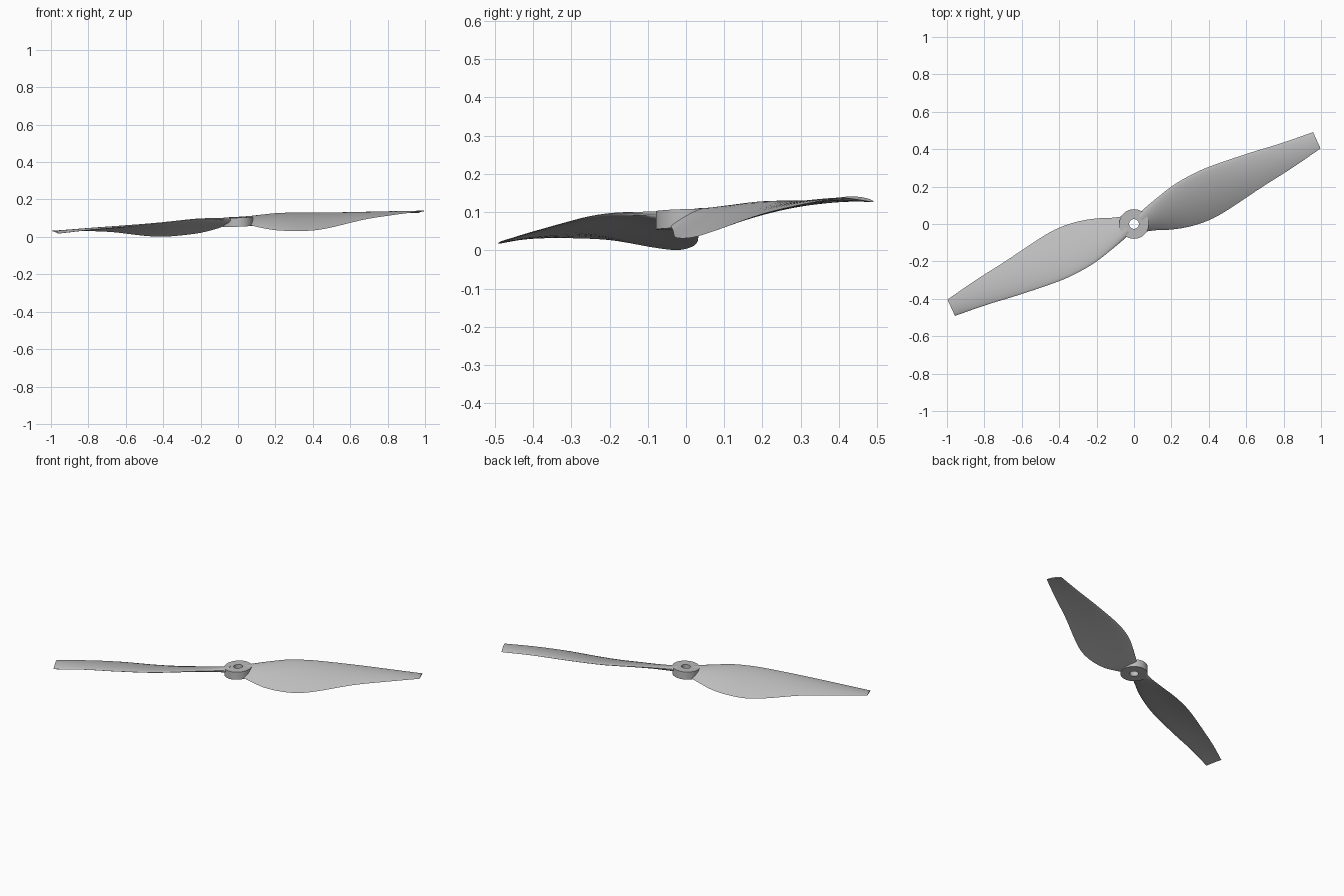
import bpy
import bmesh
from math import pi, radians, sqrt, cos, sin
from mathutils import Matrix, Vector

if "Cube" in bpy.data.objects:
    bpy.data.objects.remove(bpy.data.objects["Cube"])

# Single plain material
grey = bpy.data.materials.new("light_grey")
colour = (0.5, 0.5, 0.5, 1.0)
grey.use_nodes = True
grey.diffuse_color = colour
grey.node_tree.nodes["Principled BSDF"].inputs["Base Color"].default_value = colour

# Whole propeller leans slightly: height grows with x and y
LEAN = Matrix.Identity(4)
LEAN[2][0], LEAN[2][1] = 0.04, 0.033
BLADE_ANGLE = radians(24.5)

# Blade stations: radius, leading offset, leading z, trailing offset, trailing z, thickness
STATIONS = [
    (0.045, 0.040, 0.096, -0.064, 0.062, 0.034),
    (0.09, 0.054, 0.100, -0.078, 0.047, 0.030),
    (0.17, 0.076, 0.106, -0.110, 0.029, 0.024),
    (0.27, 0.100, 0.110, -0.137, 0.020, 0.020),
    (0.38, 0.112, 0.107, -0.148, 0.018, 0.018),
    (0.49, 0.112, 0.101, -0.139, 0.029, 0.016),
    (0.70, 0.092, 0.092, -0.105, 0.060, 0.012),
    (0.90, 0.066, 0.084, -0.077, 0.076, 0.009),
    (1.075, 0.050, 0.073, -0.046, 0.085, 0.006),
]


def smooth_stations(rows, steps):
    """Hermite interpolation over radius, for unevenly spaced stations."""
    rows = [Vector(r) for r in rows]
    last = len(rows) - 1

    def slope(i):
        a, b = rows[max(i - 1, 0)], rows[min(i + 1, last)]
        return (b - a) / (b[0] - a[0])

    result = []
    for i in range(last):
        a, b = rows[i], rows[i + 1]
        span = b[0] - a[0]
        for k in range(steps):
            t = k / steps
            ease = t * t * (3 - 2 * t)
            result.append(a.lerp(b, ease) + slope(i) * span * t * (1 - t) ** 2
                          - slope(i + 1) * span * t * t * (1 - t))
    return result + [rows[-1]]


def airfoil(row, count=14):
    """Closed cambered section at one radius."""
    radius, lead_v, lead_z, trail_v, trail_z, thick = row
    lead, trail = Vector((lead_v, lead_z)), Vector((trail_v, trail_z))
    chord = trail - lead
    normal = Vector((chord.y, -chord.x)).normalized()
    points = []
    for k in range(2 * count):
        angle = pi * k / count
        s = (1 - cos(angle)) / 2
        side = 1 if k <= count else -1
        half = thick * 1.3 * sqrt(s) * (1 - s) + 0.001 * abs(sin(angle))
        camber = 0.16 * chord.length * s * (1 - s)
        p = lead + chord * s + normal * (camber + side * half)
        points.append((radius, p.x, p.y))
    return points


def finish(bm, name, transform):
    bmesh.ops.recalc_face_normals(bm, faces=bm.faces)
    bm.transform(LEAN @ transform)
    mesh = bpy.data.meshes.new(name)
    bm.to_mesh(mesh)
    bm.free()
    mesh.materials.append(grey)
    obj = bpy.data.objects.new(name, mesh)
    bpy.context.collection.objects.link(obj)
    bpy.ops.object.select_all(action="DESELECT")
    obj.select_set(True)
    bpy.context.view_layer.objects.active = obj
    bpy.ops.object.shade_smooth_by_angle(angle=radians(35))


def make_blade(name, turn):
    bm = bmesh.new()
    rings = [[bm.verts.new(p) for p in airfoil(row)]
             for row in smooth_stations(STATIONS, 6)]
    for a, b in zip(rings, rings[1:]):
        for k in range(len(a)):
            bm.faces.new((a[k - 1], a[k], b[k], b[k - 1]))
    bm.faces.new(rings[0])
    bm.faces.new(rings[-1])
    finish(bm, name, Matrix.Rotation(BLADE_ANGLE + turn, 4, "Z"))


# Two opposite twisted blades
make_blade("left_blade", 0)
make_blade("right_blade", pi)

# Hub disc with a shaft hole, turned from a rectangular profile
bm = bmesh.new()
outline = [(0.026, 0.057), (0.079, 0.057), (0.079, 0.105), (0.026, 0.105)]
verts = [bm.verts.new((r, 0, z)) for r, z in outline]
edges = [bm.edges.new((verts[k - 1], verts[k])) for k in range(4)]
bmesh.ops.spin(bm, geom=verts + edges, cent=(0, 0, 0), axis=(0, 0, 1),
               angle=2 * pi, steps=64)
bmesh.ops.remove_doubles(bm, verts=bm.verts, dist=0.0001)
finish(bm, "hub", Matrix.Identity(4))
